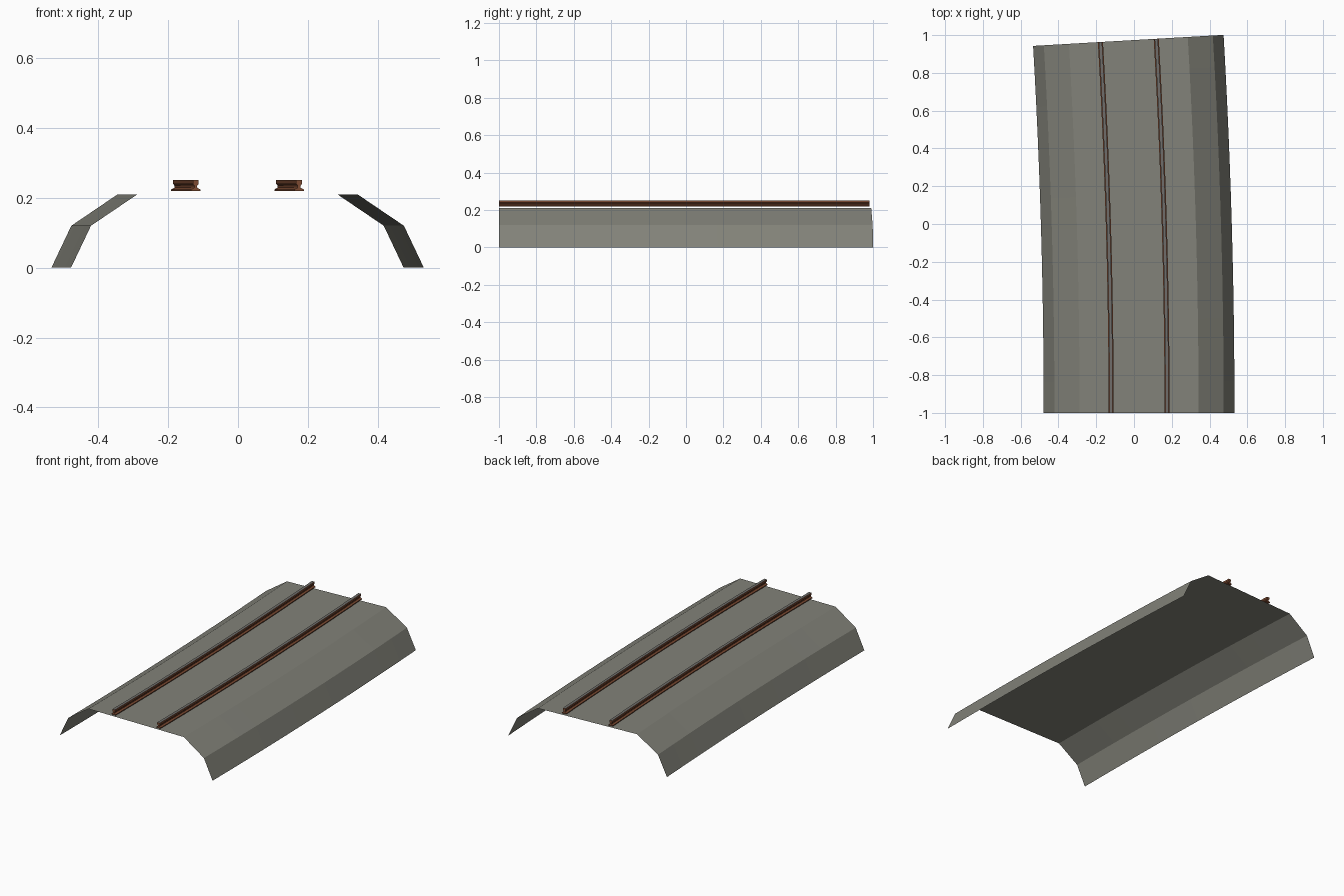
import bpy
import bmesh
import math

if "Cube" in bpy.data.objects:
    bpy.data.objects.remove(bpy.data.objects["Cube"])

# Gentle left-hand curve that the whole track follows
ANGLE = math.radians(3.31)
RADIUS = 1.972 / math.sin(ANGLE)
START_X, START_Y = 0.027, -1.0
SEGMENTS = 12


def material(name, rgb):
    m = bpy.data.materials.new(name)
    m.diffuse_color = (*rgb, 1.0)
    m.use_nodes = True
    m.node_tree.nodes["Principled BSDF"].inputs["Base Color"].default_value = m.diffuse_color
    return m


gravel = material("grey gravel", (0.225, 0.225, 0.192))
rust = material("rusty brown", (0.205, 0.070, 0.032))
steel = material("worn steel", (0.16, 0.155, 0.145))


def on_curve(t, offset, z):
    x = START_X - RADIUS * (1 - math.cos(t)) + offset * math.cos(t)
    y = START_Y + RADIUS * math.sin(t) + offset * math.sin(t)
    return (x, y, z)


def sweep(name, profile, mats, centre=0.0, closed=False):
    """Sweep a left-to-right (clockwise) cross-section along the curve."""
    bm = bmesh.new()
    rings = [[bm.verts.new(on_curve(ANGLE * j / SEGMENTS, centre + x, z))
              for x, z in profile] for j in range(SEGMENTS + 1)]
    n = len(profile)
    for a, b in zip(rings, rings[1:]):
        for i in range(n if closed else n - 1):
            k = (i + 1) % n
            bm.faces.new((a[i], a[k], b[k], b[i]))
    if closed:
        bm.faces.new(rings[0][::-1])
        bm.faces.new(rings[-1])
    # Running surface takes the second material
    if len(mats) > 1:
        top = max(z for _, z in profile)
        for f in bm.faces:
            if all(v.co.z > top - 0.001 for v in f.verts):
                f.material_index = 1
    mesh = bpy.data.meshes.new(name)
    bm.to_mesh(mesh)
    bm.free()
    for m in mats:
        mesh.materials.append(m)
    obj = bpy.data.objects.new(name, mesh)
    bpy.context.collection.objects.link(obj)
    return obj


# Ballast bed: open shell with two slopes on each side
half = [(-0.505, 0.0), (-0.448, 0.12), (-0.315, 0.21)]
sweep("ballast_bed", half + [(-x, z) for x, z in reversed(half)], [gravel])

# Rails: head, web and foot section
right = [(0.0085, 0.251), (0.0085, 0.240), (0.004, 0.235),
         (0.004, 0.229), (0.0135, 0.224), (0.0135, 0.219)]
section = right + [(-x, z) for x, z in reversed(right)]
for side, label in ((-1, "left"), (1, "right")):
    sweep(label + "_rail", section, [rust, steel], side * 0.148, True)
